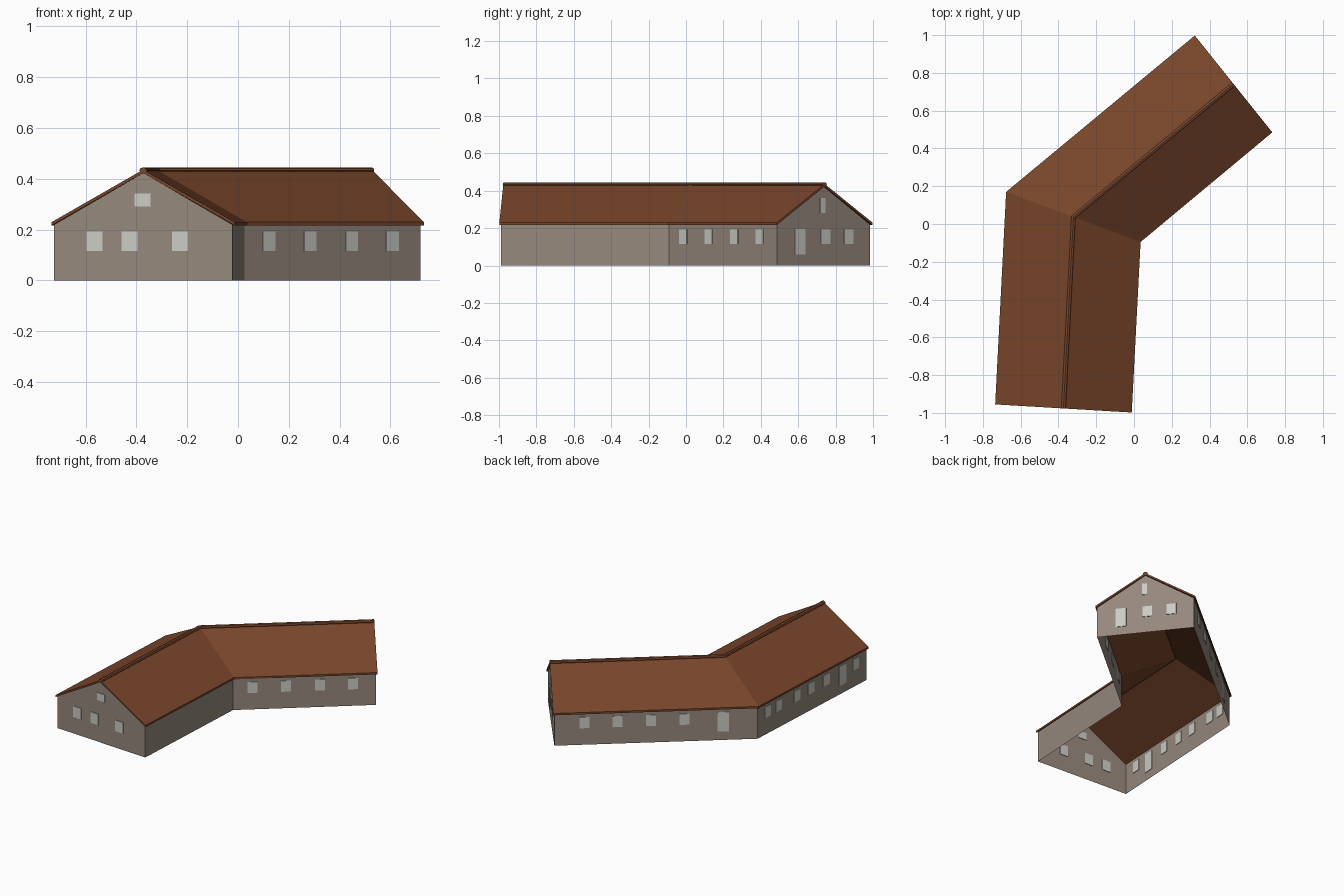
import bpy, bmesh, math
from mathutils import Vector

if "Cube" in bpy.data.objects:
    bpy.data.objects.remove(bpy.data.objects["Cube"])


def material(name, col):
    m = bpy.data.materials.new(name)
    m.diffuse_color = (*col, 1)
    m.use_nodes = True
    m.node_tree.nodes["Principled BSDF"].inputs["Base Color"].default_value = m.diffuse_color
    return m


WALL = material("warm grey plaster", (0.305, 0.25, 0.205))
ROOF = material("brown roof tile", (0.188, 0.060, 0.024))
PANE = material("pale window", (0.60, 0.60, 0.56))


def make(name, verts, faces, mat, fix=True):
    bm = bmesh.new()
    vs = [bm.verts.new(v) for v in verts]
    for f in faces:
        bm.faces.new([vs[i] for i in f])
    if fix:
        bmesh.ops.recalc_face_normals(bm, faces=bm.faces)
    me = bpy.data.meshes.new(name)
    bm.to_mesh(me)
    bm.free()
    me.materials.append(mat)
    ob = bpy.data.objects.new(name, me)
    bpy.context.collection.objects.link(ob)
    return ob


# Roof: (outer eave, inner eave) at the front gable, the bend and the rear gable
stations = [((-0.735, -0.955), (-0.012, -0.998)),
            ((-0.677, 0.170), (0.035, -0.095)),
            ((0.322, 0.998), (0.732, 0.485))]
EAVE, RIDGE, THICK = 0.229, 0.436, 0.013
ridge = [Vector(((o[0] + i[0]) / 2, (o[1] + i[1]) / 2, RIDGE)) for o, i in stations]
verts, faces = [], []
for (o, i), r in zip(stations, ridge):
    ring = [(*o, EAVE), tuple(r), (*i, EAVE)]
    verts += ring + [(x, y, z - THICK) for x, y, z in reversed(ring)]
for s in range(2):
    for k in range(6):
        n = (k + 1) % 6
        faces.append((s * 6 + k, s * 6 + n, s * 6 + 6 + n, s * 6 + 6 + k))
for b in (0, 12):
    faces += [(b, b + 1, b + 4, b + 5), (b + 1, b + 2, b + 3, b + 4)]
make("roof", verts, faces, ROOF)

# Rounded ridge cap swept along the bent ridge
N, R = 8, 0.015
d0, d1 = (ridge[1] - ridge[0]).normalized(), (ridge[2] - ridge[1]).normalized()
verts, faces = [], []
for c, d in zip(ridge, (d0, (d0 + d1).normalized(), d1)):
    side = Vector((d.y, -d.x, 0))
    for k in range(N):
        a = 2 * math.pi * k / N
        verts.append(c + side * R * math.cos(a) + Vector((0, 0, R * 0.8 * math.sin(a) - 0.003)))
for s in range(2):
    for k in range(N):
        n = (k + 1) % N
        faces.append((s * N + k, s * N + n, s * N + N + n, s * N + N + k))
faces += [tuple(range(N)), tuple(range(2 * N, 3 * N))]
make("ridge_cap", verts, faces, ROOF)

# Walls: open shell without floor, with two pointed gables
A, B, C, D, E, F = [Vector((*p, 0)) for p in (
    (-0.725, -0.945), (-0.021, -0.988), (0.026, -0.092),
    (0.718, 0.486), (0.322, 0.984), (-0.666, 0.165))]
foot = [A, B, C, D, E, F]
TOP, PEAK = 0.219, 0.423
verts = foot + [p + Vector((0, 0, TOP)) for p in foot]
verts += [(p + q) / 2 + Vector((0, 0, PEAK)) for p, q in ((A, B), (D, E))]
faces = []
for k in range(6):
    n = (k + 1) % 6
    f = [k, n, n + 6, k + 6]
    if k in (0, 3):
        f.insert(3, 12 if k == 0 else 13)
    faces.append(f)
make("walls", verts, faces, WALL, fix=False)


# Thin plates for windows and doors, placed by fraction along a wall
def plate(name, p, q, t, w, z0, z1):
    d = (q - p).normalized()
    n = Vector((d.y, -d.x, 0))
    c = p.lerp(q, t)
    v = [c + d * a * w / 2 + n * b + Vector((0, 0, z))
         for b in (-0.004, 0.004) for a, z in ((-1, z0), (1, z0), (1, z1), (-1, z1))]
    f = [(0, 1, 2, 3), (4, 5, 6, 7)] + [(k, (k + 1) % 4, (k + 1) % 4 + 4, k + 4) for k in range(4)]
    make(name, v, f, PANE)


layout = [("front", A, B, (0.227, 0.424, 0.706), None),
          ("inner", C, D, (0.136, 0.371, 0.608, 0.84), None),
          ("end", D, E, (0.52, 0.77), 0.245),
          ("back", E, F, (0.148, 0.31, 0.475, 0.64), 0.83),
          ("left", F, A, (0.09, 0.19, 0.36, 0.49, 0.63, 0.90), 0.78)]
for side, p, q, wins, door in layout:
    for k, t in enumerate(wins):
        plate(f"{side}_window_{k + 1}", p, q, t, 0.063, 0.116, 0.192)
    if door:
        plate(f"{side}_door", p, q, door, 0.072, 0.06, 0.195)
plate("front_attic_window", A, B, 0.497, 0.063, 0.29, 0.342)
plate("end_attic_window", D, E, 0.49, 0.034, 0.28, 0.362)
